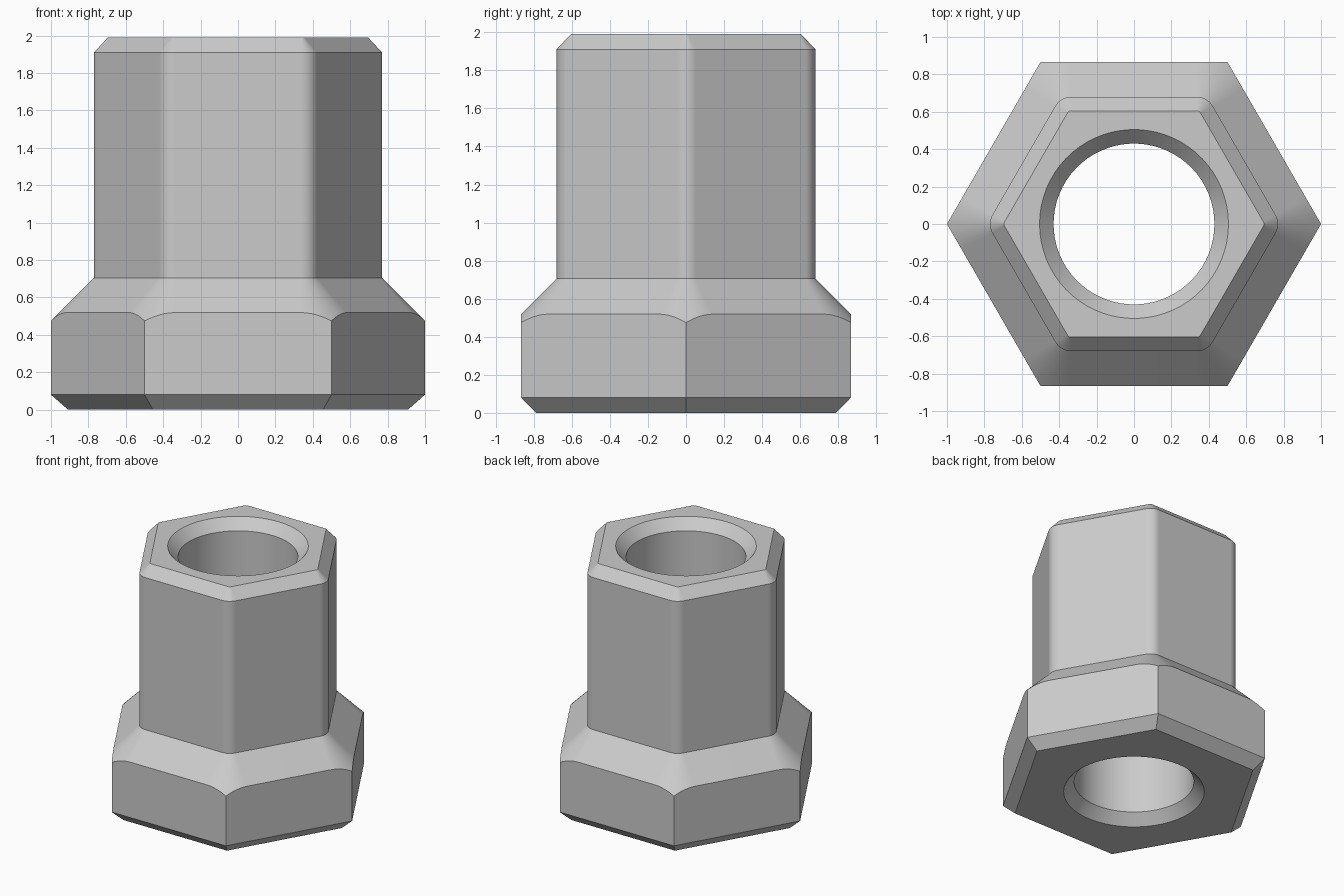
import bpy
import bmesh
import math

cube = bpy.data.objects.get("Cube")
if cube:
    bpy.data.objects.remove(cube, do_unlink=True)

STEPS = 11                      # samples around each rounded corner
C30 = math.cos(math.radians(30))
COLUMN, FILLET = 0.68, 0.1      # column apothem and corner radius
BASE = C30                      # base apothem
SHOULDER_Z = 0.705              # where the flare meets the column
HEIGHT, CHAMFER = 1.99, 0.08
CENTRE = (COLUMN - FILLET) / C30


def samples():
    """Corner direction, offset from it, and position within the corner."""
    for corner in range(6):
        for i in range(STEPS):
            t = i / (STEPS - 1) - 0.5
            yield math.radians(60 * corner), math.radians(60) * t, i


def corner_point(corner, offset, centre, reach):
    return (centre * math.cos(corner) + reach * math.cos(corner + offset),
            centre * math.sin(corner) + reach * math.sin(corner + offset))


def rounded_hex(apothem, radius, z):
    centre = (apothem - radius) / C30
    return [(*corner_point(c, a, centre, radius), z) for c, a, i in samples()]


def flare_rim():
    """Curved line where the 45 degree flare runs out into the base walls."""
    ring = []
    for c, a, i in samples():
        reach = (BASE - COLUMN + FILLET) / math.cos(math.radians(30) - abs(a))
        ring.append((*corner_point(c, a, CENTRE, reach), SHOULDER_Z + FILLET - reach))
    return ring


def circle(radius, z):
    ring = []
    for c, a, i in samples():
        angle = c + math.radians(60) * (i - (STEPS - 1) / 2) / STEPS
        ring.append((radius * math.cos(angle), radius * math.sin(angle), z))
    return ring


def flattened(ring, scale, z):
    return [(x * scale, y * scale, z) for x, y, _ in ring]


# Closed loop of cross-sections: up the outside, then down the bore
rim = flare_rim()
rings = [
    flattened(rim, 0.909, 0),
    flattened(rim, 1, CHAMFER),
    rim,
    rounded_hex(COLUMN, FILLET, SHOULDER_Z),
    rounded_hex(COLUMN, FILLET, HEIGHT - CHAMFER),
    rounded_hex(COLUMN - CHAMFER + 0.005, 0.02, HEIGHT),
    circle(0.505, HEIGHT),
    circle(0.43, HEIGHT - CHAMFER),
    circle(0.43, CHAMFER),
    circle(0.505, 0),
]

bm = bmesh.new()
loops = [[bm.verts.new(p) for p in ring] for ring in rings]
for k, low in enumerate(loops):
    high = loops[(k + 1) % len(loops)]
    for i in range(len(low)):
        j = (i + 1) % len(low)
        bm.faces.new((low[i], low[j], high[j], high[i]))
bmesh.ops.recalc_face_normals(bm, faces=bm.faces)
mesh = bpy.data.meshes.new("hex_nut")
bm.to_mesh(mesh)
bm.free()

nut = bpy.data.objects.new("hex_nut", mesh)
bpy.context.collection.objects.link(nut)

# Plain grey metal
grey = bpy.data.materials.new("grey")
grey.use_nodes = True
colour = (0.6, 0.6, 0.6, 1)
grey.diffuse_color = colour
grey.node_tree.nodes["Principled BSDF"].inputs["Base Color"].default_value = colour
mesh.materials.append(grey)

# Smooth corners with crisp edges and flat sides
bpy.ops.object.select_all(action='DESELECT')
nut.select_set(True)
bpy.context.view_layer.objects.active = nut
bpy.ops.object.shade_smooth_by_angle(angle=math.radians(25))
weighted = nut.modifiers.new("flat_sides", 'WEIGHTED_NORMAL')
weighted.keep_sharp = True
